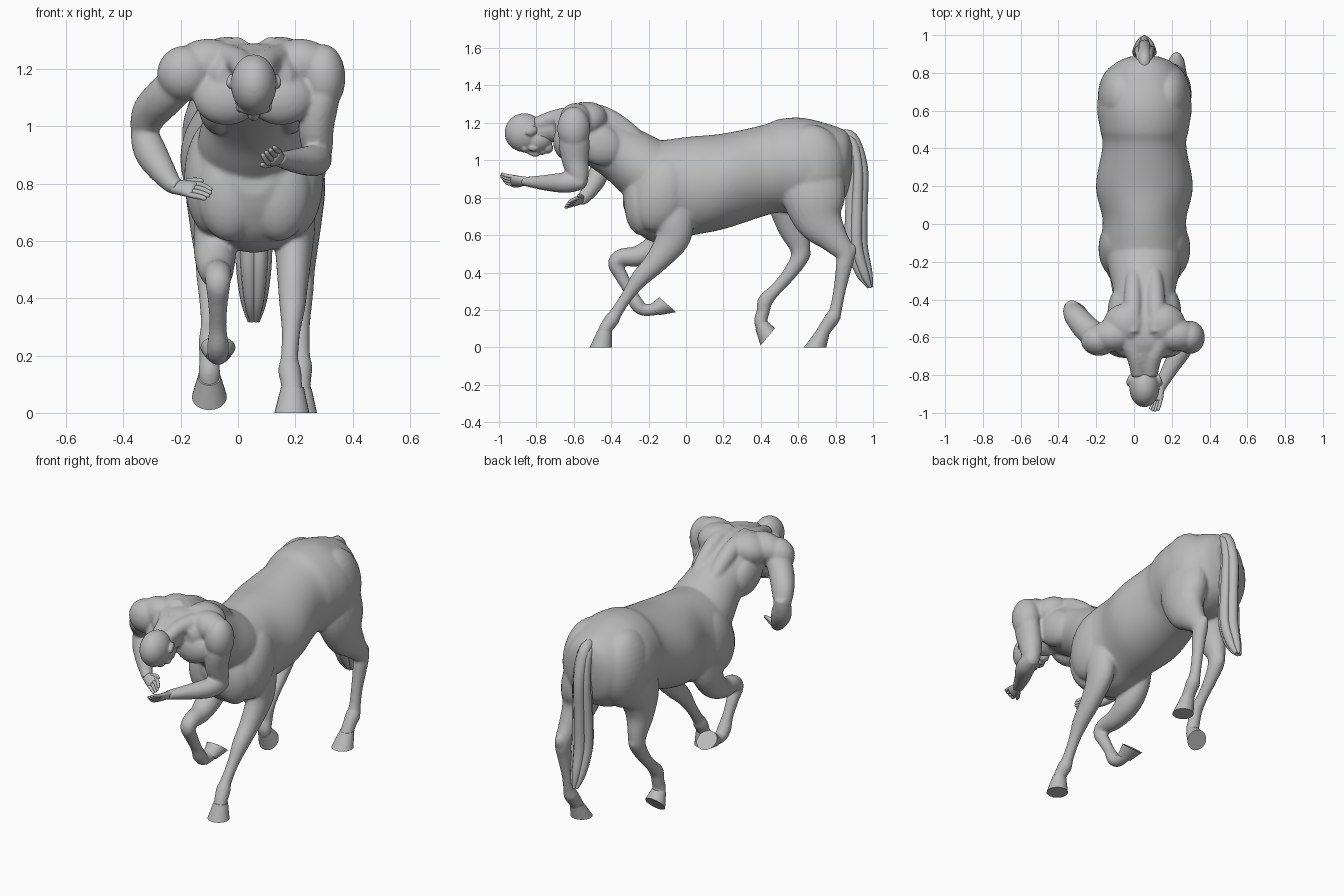
import bpy, bmesh, math
from mathutils import Vector, Matrix, Euler

if "Cube" in bpy.data.objects:
    bpy.data.objects.remove(bpy.data.objects["Cube"])

CX = 0.055  # mid-plane of the figure

stone = bpy.data.materials.new("stone_grey")
stone.use_nodes = True
stone.diffuse_color = (0.5, 0.5, 0.5, 1)
stone.node_tree.nodes["Principled BSDF"].inputs["Base Color"].default_value = (0.5, 0.5, 0.5, 1)


def spline(pts, sub):
    """Catmull-Rom through points of any dimension."""
    out = []
    for i in range(len(pts) - 1):
        a, b, c, d = pts[max(i - 1, 0)], pts[i], pts[i + 1], pts[min(i + 2, len(pts) - 1)]
        for s in range(sub):
            t = s / sub
            out.append([0.5 * (2 * q + (r - p) * t + (2 * p - 5 * q + 4 * r - u) * t * t
                               + (3 * q - p - 3 * r + u) * t ** 3) for p, q, r, u in zip(a, b, c, d)])
    return out + [list(pts[-1])]


def loft(bm, pts, ref=(1, 0, 0), tangent=None, n=24, sub=5):
    """Closed tube through (x, y, z, side radius, depth radius)."""
    pts = spline(pts, sub)
    pos = [Vector(p[:3]) for p in pts]
    rings = []
    for i, p in enumerate(pts):
        t = Vector(tangent) if tangent else pos[min(i + 1, len(pos) - 1)] - pos[max(i - 1, 0)]
        t.normalize()
        side = Vector(ref)
        side = (side - t * side.dot(t)).normalized()
        nor = t.cross(side)
        rings.append([bm.verts.new(pos[i] + side * p[3] * math.cos(a) + nor * p[4] * math.sin(a))
                      for a in (2 * math.pi * k / n for k in range(n))])
    faces = [bm.faces.new((r[k], r[(k + 1) % n], s[(k + 1) % n], s[k]))
             for r, s in zip(rings, rings[1:]) for k in range(n)]
    faces += [bm.faces.new(rings[0][::-1]), bm.faces.new(rings[-1])]
    bmesh.ops.recalc_face_normals(bm, faces=faces)


def ball(bm, loc, rad, rot=(0, 0, 0)):
    m = Matrix.LocRotScale(Vector(loc), Euler([math.radians(a) for a in rot]), Vector(rad))
    bmesh.ops.create_uvsphere(bm, u_segments=32, v_segments=20, radius=1, matrix=m)


def finish(bm, name, voxel=0, smooth=5, angle=50):
    me = bpy.data.meshes.new(name)
    bm.to_mesh(me)
    bm.free()
    ob = bpy.data.objects.new(name, me)
    bpy.context.collection.objects.link(ob)
    me.materials.append(stone)
    if voxel:
        r = ob.modifiers.new("fuse", 'REMESH')
        r.mode, r.voxel_size, r.use_smooth_shade = 'VOXEL', voxel, True
        s = ob.modifiers.new("soften", 'SMOOTH')
        s.factor, s.iterations = 0.5, smooth
    else:
        bpy.ops.object.select_all(action='DESELECT')
        ob.select_set(True)
        bpy.context.view_layer.objects.active = ob
        bpy.ops.object.shade_smooth_by_angle(angle=math.radians(angle))


# Horse barrel: y, top, bottom, half width
bm = bmesh.new()
barrel = [(0.888, 1.1, 0.92, 0.07), (0.85, 1.158, 0.80, 0.155), (0.75, 1.197, 0.73, 0.225),
          (0.62, 1.227, 0.71, 0.25), (0.5, 1.22, 0.72, 0.234), (0.41, 1.188, 0.70, 0.222),
          (0.2, 1.143, 0.632, 0.256), (0.03, 1.127, 0.598, 0.222), (-0.08, 1.113, 0.565, 0.228),
          (-0.18, 1.095, 0.565, 0.222), (-0.26, 1.04, 0.615, 0.185), (-0.31, 0.95, 0.69, 0.135),
          (-0.337, 0.87, 0.76, 0.06)]
loft(bm, [(CX, y, (a + b) / 2, w, (a - b) / 2) for y, a, b, w in barrel], tangent=(0, -1, 0), n=72, sub=8)
# Chest, shoulder and rump muscles
for s in (-1, 1):
    ball(bm, (CX + s * 0.085, -0.24, 0.77), (0.115, 0.09, 0.17))
    ball(bm, (CX + s * 0.138, -0.13, 0.82), (0.105, 0.15, 0.21), (-20, 0, 0))
    ball(bm, (CX + s * 0.12, 0.67, 0.96), (0.127, 0.185, 0.23))
# Left foreleg, reaching forward to the ground
loft(bm, [(0.18, -0.08, 0.82, .08, .14), (0.195, -0.06, 0.67, .075, .105), (0.195, -0.075, 0.575, .066, .09),
          (0.192, -0.158, 0.46, .054, .063), (0.19, -0.245, 0.37, .045, .048), (0.185, -0.31, 0.28, .032, .033),
          (0.18, -0.37, 0.19, .031, .032), (0.18, -0.395, 0.15, .04, .039), (0.187, -0.43, 0.1, .037, .035),
          (0.19, -0.45, 0.045, .04, .035)])
# Right foreleg, lifted and folded
loft(bm, [(-0.07, -0.08, 0.76, .08, .13), (-0.08, -0.09, 0.64, .075, .1), (-0.08, -0.15, 0.545, .072, .075),
          (-0.075, -0.25, 0.49, .058, .056), (-0.07, -0.345, 0.48, .047, .047), (-0.07, -0.378, 0.445, .043, .039),
          (-0.07, -0.345, 0.38, .034, .035), (-0.07, -0.3, 0.30, .03, .031), (-0.07, -0.265, 0.235, .038, .038),
          (-0.07, -0.225, 0.20, .036, .032), (-0.07, -0.145, 0.207, .033, .033)])
# Left hind leg, planted
loft(bm, [(0.18, 0.67, 0.95, .1, .17), (0.2, 0.685, 0.8, .105, .168), (0.21, 0.715, 0.68, .085, .13),
          (0.22, 0.79, 0.58, .06, .08), (0.225, 0.85, 0.5, .044, .053), (0.225, 0.842, 0.42, .038, .042),
          (0.22, 0.82, 0.3, .031, .033), (0.22, 0.80, 0.2, .032, .033), (0.22, 0.785, 0.16, .04, .04),
          (0.218, 0.75, 0.11, .037, .037), (0.217, 0.715, 0.05, .04, .035)])
ball(bm, (0.225, 0.883, 0.51), (.028, .027, .045), (-10, 0, 0))
# Right hind leg, stepping forward on its toe
loft(bm, [(-0.07, 0.66, 0.94, .1, .17), (-0.085, 0.58, 0.79, .1, .145), (-0.095, 0.575, 0.66, .075, .095),
          (-0.1, 0.608, 0.54, .05, .058), (-0.1, 0.605, 0.475, .045, .047), (-0.1, 0.55, 0.39, .035, .037),
          (-0.1, 0.48, 0.31, .03, .032), (-0.1, 0.425, 0.25, .037, .04), (-0.1, 0.412, 0.19, .035, .035),
          (-0.1, 0.4, 0.14, .038, .036), (-0.1, 0.417, 0.09, .038, .036)])
ball(bm, (-0.1, 0.638, 0.49), (.028, .026, .045), (-20, 0, 0))

# Human torso, leaning forward out of the barrel
loft(bm, [(CX, -0.1, 0.87, .21, .19), (CX, -0.24, 0.965, .19, .175), (CX, -0.34, 1.035, .166, .158),
          (CX, -0.43, 1.09, .165, .15), (CX, -0.53, 1.145, .19, .14), (CX, -0.63, 1.17, .19, .12),
          (CX, -0.70, 1.17, .13, .08)], n=48)
for s in (-1, 1):
    # Back muscles either side of the spine, shoulder blades, chest, ribs
    loft(bm, [(CX + s * .05, -0.18, 1.03, .03, .03), (CX + s * .055, -0.3, 1.145, .045, .05),
              (CX + s * .06, -0.44, 1.237, .05, .052), (CX + s * .06, -0.58, 1.272, .042, .042)])
    ball(bm, (CX + s * .1, -0.54, 1.215), (.12, .12, .095), (15, s * 12, 0))
    ball(bm, (CX + s * .17, -0.59, 1.22), (.115, .085, .085), (0, s * 10, 0))
    ball(bm, (CX + s * .095, -0.645, 1.1), (.115, .065, .095))
    ball(bm, (CX + s * .125, -0.47, 1.09), (.07, .14, .11), (-30, 0, 0))
    # Neck cords
    loft(bm, [(CX + s * .1, -0.6, 1.25, .05, .04), (CX + s * .05, -0.7, 1.225, .045, .045),
              (CX + s * .03, -0.8, 1.19, .04, .04)])
# Neck
loft(bm, [(CX, -0.6, 1.2, .1, .09), (CX, -0.7, 1.18, .08, .08), (CX, -0.82, 1.14, .065, .065)])
# Left arm, forearm reaching forward
ball(bm, (0.297, -0.6, 1.17), (.078, .088, .117))
loft(bm, [(0.3, -0.59, 1.2, .06, .06), (0.29, -0.597, 1.1, .064, .082), (0.273, -0.592, 1.0, .062, .072),
          (0.278, -0.575, 0.92, .053, .056), (0.283, -0.565, 0.86, .036, .036)])
loft(bm, [(0.29, -0.545, 0.885, .036, .036), (0.275, -0.61, 0.883, .052, .054), (0.25, -0.67, 0.88, .053, .053),
          (0.2, -0.75, 0.88, .045, .042), (0.15, -0.84, 0.885, .034, .028), (0.135, -0.87, 0.888, .032, .023)])
# Right arm, hanging with elbow out
ball(bm, (-0.185, -0.615, 1.185), (.097, .083, .097), (0, 25, 0))
loft(bm, [(-0.18, -0.61, 1.18, .07, .07), (-0.25, -0.555, 1.11, .07, .07), (-0.305, -0.49, 1.05, .06, .065),
          (-0.33, -0.45, 0.985, .045, .048)], ref=(0, 1, 0))
loft(bm, [(-0.33, -0.44, 1.03, .038, .036), (-0.325, -0.455, 0.97, .05, .05), (-0.305, -0.475, 0.91, .054, .057),
          (-0.268, -0.51, 0.85, .047, .048), (-0.23, -0.545, 0.80, .034, .034), (-0.205, -0.565, 0.788, .031, .027)],
     ref=(0, 1, 0))
finish(bm, "body", 0.0085, 4)

# Hooves: coronet centre, sole centre, sole normal
for name, top, sole, nrm in (
        ("left_front_hoof", (0.19, -0.435, 0.09), (0.188, -0.455, 0.0), (0, 0, -1)),
        ("right_front_hoof", (-0.07, -0.172, 0.197), (-0.07, -0.098, 0.228), (0, 0.66, 0.75)),
        ("left_hind_hoof", (0.217, 0.732, 0.085), (0.215, 0.69, 0.0), (0, 0, -1)),
        ("right_hind_hoof", (-0.1, 0.396, 0.125), (-0.1, 0.437, 0.056), (0, 0.77, -0.64))):
    bm = bmesh.new()
    loft(bm, [(*top, .04, .038), (*sole, .061, .06)], tangent=nrm, n=24, sub=3)
    finish(bm, name)

# Tail of overlapping locks
bm = bmesh.new()
for dx, dy, r in ((-.034, -.012, .027), (0, .01, .033), (.034, -.012, .027), (-.016, -.04, .03), (.018, -.04, .03)):
    loft(bm, [(CX + dx * .3, 0.81, 1.13, r * .8, r * .8), (CX + dx * .5, 0.885, 1.11 + dy, r, r),
              (CX + dx * .8, 0.93 + dy, 0.96, r, r), (CX + dx, 0.925 + dy, 0.75, r, r * 1.1),
              (CX + dx * 1.1, 0.925 + dy, 0.55, r, r * 1.1), (CX + dx * .8, 0.96 + dy * .7, 0.4, r * .75, r * .9),
              (CX + dx * .4, 0.99 + dy * .3, 0.32, .008, .008)], n=12)
finish(bm, "tail")

# Bowed head: skull, jaw, brow, nose, chin, cheeks
bm = bmesh.new()
ball(bm, (CX, -0.865, 1.148), (.08, .105, .103), (20, 0, 0))
ball(bm, (CX, -0.795, 1.11), (.07, .085, .07), (10, 0, 0))
ball(bm, (CX, -0.74, 1.066), (.037, .03, .03))
ball(bm, (CX, -0.768, 1.048), (.03, .018, .02))
ball(bm, (CX, -0.862, 1.062), (.058, .022, .022))
loft(bm, [(CX, -0.86, 1.06, .01, .015), (CX, -0.825, 1.043, .013, .018), (CX, -0.8, 1.035, .02, .016),
          (CX, -0.785, 1.05, .015, .012)])
for s in (-1, 1):
    ball(bm, (CX + s * .042, -0.815, 1.067), (.022, .03, .02))
    ball(bm, (CX + s * .08, -0.825, 1.158), (.012, .035, .024), (25, 0, s * 20))
finish(bm, "head", 0.006, 3)


def hand(name, wrist, reach, across, curl):
    """Palm, four fingers and a thumb along a reach direction."""
    bm = bmesh.new()
    w, f, a, c = Vector(wrist), Vector(reach).normalized(), Vector(across).normalized(), Vector(curl)

    def tube(path):
        loft(bm, [(*p, r1, r2) for p, r1, r2 in path], ref=a, n=10, sub=3)
    tube([(w - f * .015, .028, .022), (w + f * .02, .032, .02), (w + f * .055, .037, .018), (w + f * .065, .034, .01)])
    for i in range(4):
        k = w + f * .055 + a * (i - 1.5) * .018
        tip = .05 + .012 * math.sin(math.pi * (i + .5) / 4)
        tube([(k, .01, .01), (k + f * tip * .6 + c * .004, .0095, .0095),
              (k + f * tip + c * (.012 + .006 * i), .008, .008), (k + f * (tip + .006) + c * (.016 + .006 * i), .003, .003)])
    k = w + f * .015 + a * .022
    tube([(k, .014, .014), (k + f * .03 + a * .022 + c * .008, .011, .011), (k + f * .055 + a * .03 + c * .016, .008, .008),
          (k + f * .06 + a * .03 + c * .018, .003, .003)])
    finish(bm, name, angle=80)


hand("left_hand", (0.137, -0.872, 0.888), (-0.22, -1, 0.08), (-0.65, 0.1, -0.75), (-0.3, 0, 0.8))
hand("right_hand", (-0.208, -0.565, 0.788), (0.85, -0.45, -0.13), (0.3, 0.6, 0.7), (0.2, -0.7, -0.4))
